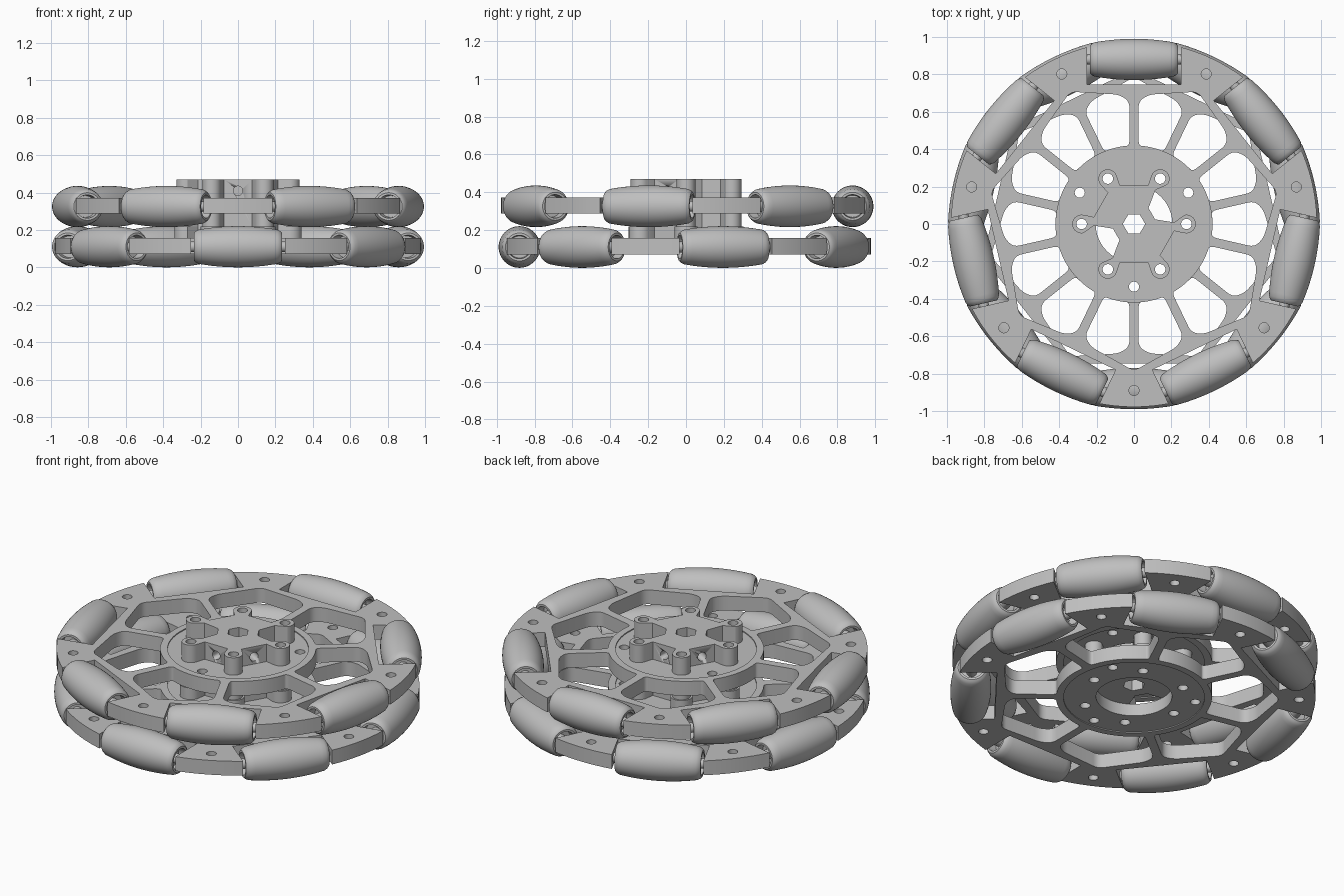
import bpy, bmesh
from math import sin, cos, pi, sqrt, asin, radians
from mathutils import Matrix, Vector

if "Cube" in bpy.data.objects:
    bpy.data.objects.remove(bpy.data.objects["Cube"])

N = 7
STEP = 2 * pi / N
PLATE = 0.085          # frame thickness
SLOT = 0.25            # half length of a roller slot
RIM = 0.978            # outer radius of the frame

grey = bpy.data.materials.new("light_grey")
grey.use_nodes = True
COLOUR = (0.52, 0.52, 0.52, 1)
grey.diffuse_color = COLOUR
grey.node_tree.nodes["Principled BSDF"].inputs["Base Color"].default_value = COLOUR


def local(a, u, v):
    """Point v outward along angle a and u sideways (counter-clockwise)."""
    return Vector((v * cos(a) - u * sin(a), v * sin(a) + u * cos(a)))


def arc(centre, r, a0, a1, n):
    return [Vector(centre) + local(a0 + (a1 - a0) * i / n, 0, r) for i in range(n + 1)]


def circle(centre, r, n=32):
    return arc(centre, r, 0, 2 * pi, n)[:-1]


def rounded(points, r, n=5):
    """Round each polygon corner with a short curve."""
    out = []
    for i, p in enumerate(points):
        d0, d1 = points[i - 1] - p, points[(i + 1) % len(points)] - p
        a = p + d0.normalized() * min(r, d0.length * 0.45)
        b = p + d1.normalized() * min(r, d1.length * 0.45)
        for j in range(n + 1):
            t = j / n
            out.append(a * (1 - t) ** 2 + p * 2 * t * (1 - t) + b * t * t)
    return out


def finish(name, mesh):
    ob = bpy.data.objects.new(name, mesh)
    bpy.context.collection.objects.link(ob)
    mesh.materials.clear()
    mesh.materials.append(grey)
    bpy.ops.object.select_all(action='DESELECT')
    ob.select_set(True)
    bpy.context.view_layer.objects.active = ob
    bpy.ops.object.shade_smooth_by_angle(angle=radians(30))
    return ob


def slab(name, loops, z0, z1):
    """Flat plate from one outline and any number of hole outlines."""
    cu = bpy.data.curves.new(name, 'CURVE')
    cu.dimensions, cu.fill_mode = '2D', 'BOTH'
    cu.extrude = (z1 - z0) / 2
    for pts in loops:
        sp = cu.splines.new('POLY')
        sp.points.add(len(pts) - 1)
        for q, p in zip(sp.points, pts):
            q.co = (p.x, p.y, 0, 1)
        sp.use_cyclic_u = True
    tmp = bpy.data.objects.new(name + "_outline", cu)
    bpy.context.collection.objects.link(tmp)
    bpy.context.view_layer.update()
    dg = bpy.context.evaluated_depsgraph_get()
    mesh = bpy.data.meshes.new_from_object(tmp.evaluated_get(dg))
    bpy.data.objects.remove(tmp)
    bm = bmesh.new()
    bm.from_mesh(mesh)
    bmesh.ops.remove_doubles(bm, verts=bm.verts, dist=1e-5)
    bmesh.ops.translate(bm, verts=bm.verts, vec=(0, 0, (z0 + z1) / 2))
    bmesh.ops.recalc_face_normals(bm, faces=bm.faces)
    bm.to_mesh(mesh)
    bm.free()
    return finish(name, mesh)


def frame_loops(start):
    """Slotted rim with spokes behind each roller."""
    half = asin(SLOT / RIM)
    outline, holes = [], []
    for k in range(N):
        a = start + k * STEP
        outline += [local(a, -SLOT, 0.745), local(a, SLOT, 0.745)]
        outline += arc((0, 0), RIM, a + half, a + STEP - half, 8)
        b = a + STEP
        window = [local(a, 0.024, 0.655), local(a, 0.08, 0.692),
                  local(a + STEP / 2, 0, 0.785),
                  local(b, -0.08, 0.692), local(b, -0.024, 0.655)]
        window += arc((0, 0), 0.42, b - 0.058, a + 0.058, 10)
        holes.append(rounded(window, 0.035))
        holes.append(circle(local(a + STEP / 2, 0, 0.89), 0.027, 24))
    return [outline] + holes + [circle((0, 0), 0.38, 64)]


def star(lobe):
    """Six-lobed hub outline with two deep, opposite notches."""
    pts = []
    for k in range(6):
        a = k * pi / 3
        pts += arc(local(a, 0, 0.28), lobe, a - 1.75, a + 1.75, 14)
        n = a + pi / 6
        if k % 3 == 0:
            pts += [local(n, u, v) for u, v in
                    ((-0.10, 0.19), (-0.035, 0.11), (0.035, 0.11), (0.10, 0.19))]
        else:
            pts += [local(n, -0.075, 0.205), local(n, 0.075, 0.205)]
    return pts


def bolt_ring(r=0.028):
    return [circle(local(k * pi / 3, 0, 0.28), r, 24) for k in range(6)]


def roller_mesh():
    """Barrel roller around the x axis with recessed ends."""
    L, R, BEND = 0.235, 0.11, 1.2
    crown = [(x * L / 10, R - BEND + sqrt(BEND ** 2 - (x * L / 10) ** 2)) for x in range(-9, 10)]
    end = [(-L + 0.05, 0), (-L + 0.05, 0.058), (-L, 0.062), (-L, 0.074), (-L + 0.008, 0.083)]
    profile = end + crown + [(-x, r) for x, r in reversed(end)]
    bm = bmesh.new()
    vs = [bm.verts.new((x, 0, r)) for x, r in profile]
    es = [bm.edges.new(p) for p in zip(vs, vs[1:])]
    bmesh.ops.spin(bm, geom=vs + es, cent=(0, 0, 0), axis=(1, 0, 0), angle=2 * pi, steps=48)
    bmesh.ops.remove_doubles(bm, verts=bm.verts, dist=1e-5)
    # axle
    bmesh.ops.create_cone(bm, cap_ends=True, segments=24, radius1=0.028, radius2=0.028,
                          depth=2 * SLOT + 0.02, matrix=Matrix.Rotation(pi / 2, 4, 'Y'))
    bmesh.ops.recalc_face_normals(bm, faces=bm.faces)
    mesh = bpy.data.meshes.new("roller")
    bm.to_mesh(mesh)
    bm.free()
    return mesh


# Two staggered layers of frame, flange and rollers
base_roller = roller_mesh()
for layer, zc, start in (("lower", 0.115, -pi / 2), ("upper", 0.33, pi / 2)):
    slab(layer + "_frame", frame_loops(start), zc - PLATE / 2, zc + PLATE / 2)
    pins = [circle(local(radians(d), 0, 0.335), 0.027, 24) for d in (30, 150, 270)]
    slab(layer + "_flange", [circle((0, 0), 0.381, 64), circle((0, 0), 0.205, 48)]
         + bolt_ring() + pins, zc - PLATE / 2 + 0.006, zc + PLATE / 2 - 0.006)
    for k in range(N):
        a = start + k * STEP
        ob = finish(f"{layer}_roller_{k + 1}", base_roller.copy())
        p = local(a, 0, 0.88)
        ob.location = (p.x, p.y, zc - 0.004)
        ob.rotation_euler = (0, 0, a - pi / 2)
bpy.data.meshes.remove(base_roller)

# Hub and the spacer below it
core = [circle((0, 0), 0.06, 6)] + bolt_ring()
slab("hub_spacer", [star(0.06)] + core, 0.15, 0.22)
hub = slab("hub", [star(0.05)] + core, 0.22, 0.47)

# Side screw holes in the shallow notches of the hub
bm = bmesh.new()
for k in (1, 2, 4, 5):
    a = k * pi / 3 + pi / 6
    p = local(a, 0, 0.2)
    m = Matrix.Translation((p.x, p.y, 0.41)) @ Matrix.Rotation(a, 4, 'Z') @ Matrix.Rotation(pi / 2, 4, 'Y')
    bmesh.ops.create_cone(bm, cap_ends=True, segments=24, radius1=0.025, radius2=0.025,
                          depth=0.14, matrix=m)
cut_mesh = bpy.data.meshes.new("screw_hole_cutter")
bm.to_mesh(cut_mesh)
bm.free()
cutter = finish("screw_hole_cutter", cut_mesh)
cutter.hide_render = True
cutter.hide_set(True)
mod = hub.modifiers.new("screw_holes", 'BOOLEAN')
mod.operation, mod.solver, mod.object = 'DIFFERENCE', 'EXACT', cutter
